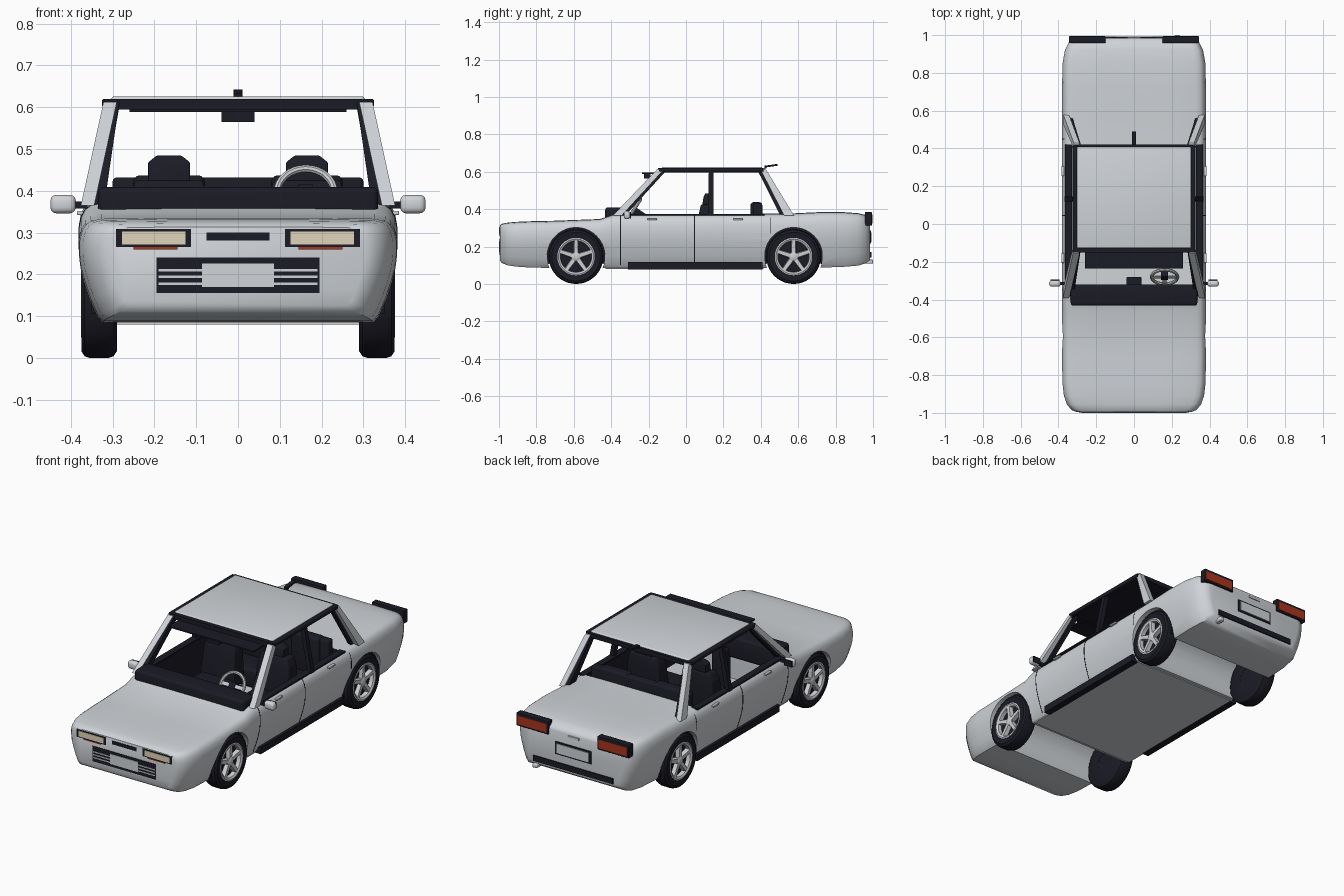
import bpy, bmesh, math
from mathutils import Vector, Matrix

if "Cube" in bpy.data.objects:
    bpy.data.objects.remove(bpy.data.objects["Cube"])


def mat(name, r, g, b):
    m = bpy.data.materials.new(name)
    m.diffuse_color = (r, g, b, 1)
    m.use_nodes = True
    m.node_tree.nodes["Principled BSDF"].inputs["Base Color"].default_value = m.diffuse_color
    return m


PAINT = mat("silver_paint", .63, .66, .69)
DARK = mat("dark_trim", .011, .011, .019)
RIM = mat("wheel_silver", .62, .63, .65)
CREAM = mat("lamp_cream", .74, .66, .49)
RED = mat("lamp_red", .40, .035, .012)


def finish(name, bm, m, bevel=0, angle=35):
    bmesh.ops.recalc_face_normals(bm, faces=bm.faces)
    if bevel:
        bmesh.ops.bevel(bm, geom=bm.edges[:], offset=bevel, segments=3, profile=.5, affect='EDGES')
    me = bpy.data.meshes.new(name)
    bm.to_mesh(me)
    bm.free()
    me.materials.append(m)
    me.shade_smooth()
    me.set_sharp_from_angle(angle=math.radians(angle))
    ob = bpy.data.objects.new(name, me)
    bpy.context.collection.objects.link(ob)
    return ob


def loft(name, rings, m, bevel=0, angle=35):
    bm = bmesh.new()
    vs = [[bm.verts.new(p) for p in r] for r in rings]
    n = len(rings[0])
    for a, b in zip(vs, vs[1:]):
        for i in range(n):
            bm.faces.new((a[i], a[(i + 1) % n], b[(i + 1) % n], b[i]))
    bm.faces.new(vs[0])
    bm.faces.new(vs[-1])
    return finish(name, bm, m, bevel, angle)


def box(name, x, y, z, m, bevel=0):
    quad = lambda h: [(x[0], y[0], h), (x[1], y[0], h), (x[1], y[1], h), (x[0], y[1], h)]
    return loft(name, [quad(z[0]), quad(z[1])], m, bevel)


def post(name, s, low, high, x0, x1, t, m, z=(.365, .612)):
    # leaning pillar: y ranges at bottom and top, outer x at bottom and top
    quad = lambda y, x, h: [(s * x, y[0], h), (s * (x - t), y[0], h), (s * (x - t), y[1], h), (s * x, y[1], h)]
    return loft(name, [quad(low, x0, z[0]), quad(high, x1, z[1])], m)


def lathe(name, prof, s, y, z, m, n=40):
    # closed profile of (x, radius) turned about the x axis
    bm = bmesh.new()
    rings = [[bm.verts.new((s * px, y + r * math.cos(2 * math.pi * i / n), z + r * math.sin(2 * math.pi * i / n)))
              for i in range(n)] for px, r in prof]
    for a, b in zip(rings, rings[1:] + rings[:1]):
        for i in range(n):
            bm.faces.new((a[i], a[(i + 1) % n], b[(i + 1) % n], b[i]))
    return finish(name, bm, m)


# body shell: cross-sections along the length (y, half width, top, bottom)
SECT = [(-.995, .305, .312, .125), (-.985, .33, .32, .112), (-.955, .355, .326, .1), (-.91, .371, .33, .093),
        (-.84, .379, .333, .088), (-.70, .381, .336, .085), (-.46, .381, .345, .085), (-.39, .381, .37, .085),
        (0, .381, .371, .085), (.55, .381, .374, .085), (.72, .381, .382, .087), (.85, .378, .381, .092),
        (.92, .366, .376, .098), (.96, .346, .367, .11), (.98, .32, .352, .125), (.985, .30, .34, .135)]
HALF = [(.85, 0), (.885, .06), (.93, .22), (.965, .38), (.99, .52), (1, .65), (1, .78), (.985, .88),
        (.96, .945), (.925, .98), (.86, 1), (.45, 1.008)]
rings = []
for y, w, zt, zb in SECT:
    r = [(w * a, y, zb + (zt - zb) * h) for a, h in HALF]
    rings.append(r + [(-px, py, pz) for px, py, pz in reversed(r)])
body = loft("body_shell", rings, PAINT, 0, 40)

# cabin opening and wheel wells
cutters = [box("cabin_cutter", (-.335, .335), (-.405, .41), (.13, .6), DARK)]
WHEELS = (-.588, .575)
for y in WHEELS:
    ring = lambda x: [(x, y + .155 * math.cos(math.pi * i / 20), .147 + .155 * math.sin(math.pi * i / 20))
                      for i in range(40)]
    cutters.append(loft("well_cutter", [ring(-.5), ring(.5)], PAINT))
for c in cutters:
    c.hide_render = True
    md = body.modifiers.new("cut", 'BOOLEAN')
    md.object, md.operation, md.solver = c, 'DIFFERENCE', 'EXACT'
    md.material_mode = 'TRANSFER'
dg = bpy.context.evaluated_depsgraph_get()
new = bpy.data.meshes.new_from_object(body.evaluated_get(dg))
body.modifiers.clear()
body.data = new
new.shade_smooth()
new.set_sharp_from_angle(angle=math.radians(40))
for c in cutters:
    bpy.data.objects.remove(c)

box("underside", (-.325, .325), (-.43, .415), (.08, .088), PAINT)
box("cabin_floor", (-.334, .334), (-.40, .405), (.128, .134), PAINT)
box("firewall", (-.334, .334), (-.405, -.40), (.13, .29), PAINT)

# roof with dark frame and lining
box("roof_panel", (-.303, .303), (-.128, .408), (.603, .626), PAINT, .008)
box("roof_lining", (-.3, .3), (-.125, .405), (.597, .604), DARK)
box("front_roof_bar", (-.32, .32), (-.15, -.118), (.594, .62), DARK)
box("rear_roof_bar", (-.315, .315), (.395, .422), (.594, .618), DARK)
box("sun_visor", (-.26, .26), (-.235, -.14), (.588, .596), DARK)
box("inner_mirror", (-.04, .04), (-.225, -.19), (.565, .59), DARK)
box("antenna", (-.011, .011), (.42, .43), (.618, .632), DARK)
loft("antenna_rod", [[(-.011, y, z), (.011, y, z), (.011, y, z + .01), (-.011, y, z + .01)]
                     for y, z in ((.42, .622), (.49, .632))], DARK)

# parts on both sides
for s in (1, -1):
    side = lambda a, b: (min(s * a, s * b), max(s * a, s * b))
    box("roof_rail", side(.292, .325), (-.145, .415), (.6, .62), DARK, .004)
    post("front_pillar", s, (-.392, -.345), (-.155, -.118), .376, .322, .032, PAINT)
    post("front_pillar_trim", s, (-.385, -.325), (-.15, -.10), .344, .308, .024, DARK)
    post("middle_pillar", s, (.118, .146), (.122, .146), .368, .32, .025, DARK)
    post("rear_pillar", s, (.525, .578), (.398, .428), .374, .318, .03, PAINT)
    post("rear_pillar_trim", s, (.505, .565), (.38, .422), .344, .3, .018, DARK)
    box("belt_trim", side(.328, .366), (-.33, .42), (.366, .3745), DARK)
    box("sill", side(.318, .357), (-.31, .41), (.078, .116), DARK)
    # door seams follow the side curve
    for y in (-.35, .045, .45):
        pts = [(a * .381 + .0012, .085 + .286 * h) for a, h in HALF[1:10]]
        if y == .45:
            pts = pts[4:]
        loft("door_seam", [[(s * (px - .004), y - .002, pz), (s * px, y - .002, pz), (s * px, y + .002, pz),
                            (s * (px - .004), y + .002, pz)] for px, pz in pts], DARK)
    for y in (-.18, .28):
        box("door_handle", side(.37, .385), (y - .026, y + .026), (.342, .352), PAINT, .003)
    # side mirrors
    box("side_mirror", side(.388, .449), (-.332, -.298), (.346, .39), PAINT, .014)
    box("mirror_glass", side(.395, .443), (-.299, -.294), (.351, .385), DARK)
    box("mirror_stalk", side(.36, .395), (-.322, -.306), (.358, .374), DARK)
    # headlights
    box("headlight_frame", side(.112, .292), (-.997, -.97), (.265, .308), DARK)
    box("headlight", side(.126, .278), (-.9995, -.99), (.271, .302), CREAM)
    box("indicator", side(.145, .25), (-.999, -.98), (.26, .265), RED)
    for z in (.178, .194, .21):
        box("grille_bar", side(.085, .19), (-1, -.99), (z - .003, z + .003), PAINT)
    # tail lights
    box("tail_light_frame", side(.15, .345), (.957, .994), (.312, .384), DARK, .003)
    box("tail_light", side(.16, .336), (.985, .996), (.322, .37), RED)

    # wheels
    for y in WHEELS:
        arc = [(r, math.pi * i / 24) for r, i in [(.156, i) for i in range(-2, 27)] + [(.12, i) for i in range(26, -3, -1)]]
        loft("arch_liner", [[(s * x, y + r * math.cos(a), .147 + r * math.sin(a)) for r, a in arc]
                            for x in (.31, .35)], DARK)
        lathe("tyre", [(.29, .05), (.29, .13), (.298, .142), (.31, .146), (.355, .146), (.367, .142), (.375, .13),
                       (.373, .098), (.345, .096), (.345, .05)], s, y, .146, DARK)
        lathe("rim_ring", [(.34, .1), (.374, .1), (.376, .094), (.37, .084), (.34, .082)], s, y, .146, RIM)
        lathe("wheel_back", [(.291, .001), (.291, .06), (.348, .086), (.348, .001)], s, y, .146, DARK)
        lathe("hub", [(.34, .001), (.34, .026), (.368, .024), (.373, .015), (.373, .001)], s, y, .146, RIM, 20)
        for k in range(5):
            sp = loft("spoke", [[(.346, -w, r), (.346, w, r), (x, w * .75, r), (x, -w * .75, r)]
                                for r, w, x in ((.015, .015, .368), (.09, .012, .372))], RIM)
            sp.data.transform(Matrix.Diagonal((s, 1, 1, 1)) @ Matrix.Rotation(2 * math.pi * k / 5, 4, 'X'))
            if s < 0:
                sp.data.flip_normals()
            sp.location = (0, y, .146)

    # seats
    cx = s * .165
    box("seat_cushion", (cx - .105, cx + .105), (-.12, .11), (.135, .235), DARK, .02)
    loft("seat_back", [[(cx - w, y, z), (cx + w, y, z), (cx + w, .145, z), (cx - w, .145, z)]
                       for y, z, w in ((.045, .2, .105), (.07, .38, .095), (.08, .425, .08))], DARK, .006)
    loft("headrest", [[(cx - w, y, z), (cx + w, y, z), (cx + w, .137, z), (cx - w, .137, z)]
                      for y, z, w in ((.085, .415, .05), (.095, .468, .05), (.103, .484, .03))], DARK, .003)
    box("rear_seat_back", (cx - .085, cx + .085), (.345, .408), (.2, .437), DARK, .015)

# front centre details
box("front_slot", (-.075, .075), (-.998, -.98), (.281, .3), DARK)
box("grille", (-.195, .195), (-.997, -.97), (.155, .24), DARK)
box("front_plate", (-.086, .086), (-1, -.99), (.17, .226), PAINT)

# rear centre details
box("rear_plate_frame", (-.11, .11), (.97, .989), (.215, .285), DARK)
box("rear_plate", (-.098, .098), (.98, .993), (.224, .276), PAINT)
box("rear_bumper_strip", (-.245, .245), (.965, .992), (.142, .172), DARK)
box("boot_handle", (-.035, .035), (.96, .99), (.325, .337), RIM)
box("exhaust_pipe", (.215, .245), (.88, 1), (.108, .13), RIM, .006)

# cabin interior
box("dashboard", (-.335, .335), (-.432, -.32), (.29, .409), DARK, .014)
box("centre_console", (-.04, .04), (-.34, -.28), (.134, .34), DARK, .008)
box("rear_bench", (-.3, .3), (.2, .36), (.135, .24), DARK, .02)
box("rear_bench_back", (-.3, .3), (.36, .408), (.2, .432), DARK, .01)

# steering wheel, tilted, with spokes and column
tilt = Matrix.Translation((.162, -.28, .395)) @ Matrix.Rotation(math.radians(57), 4, 'X')
bm = bmesh.new()
N, K = 32, 8
tor = [[bm.verts.new(tilt @ Vector(((.069 + .009 * math.cos(v * 2 * math.pi / K)) * math.cos(u * 2 * math.pi / N),
                                    (.069 + .009 * math.cos(v * 2 * math.pi / K)) * math.sin(u * 2 * math.pi / N),
                                    .009 * math.sin(v * 2 * math.pi / K)))) for v in range(K)] for u in range(N)]
for u in range(N):
    for v in range(K):
        a, b = tor[u], tor[(u + 1) % N]
        bm.faces.new((a[v], b[v], b[(v + 1) % K], a[(v + 1) % K]))
finish("steering_wheel", bm, RIM)
for nm, x, y, z, m in (("steering_spoke", (-.068, .068), (-.01, .01), (-.004, .004), RIM),
                       ("steering_spoke_low", (-.01, .01), (-.068, 0), (-.004, .004), RIM),
                       ("steering_column", (-.018, .018), (-.018, .018), (-.09, .008), DARK)):
    box(nm, x, y, z, m).data.transform(tilt)
